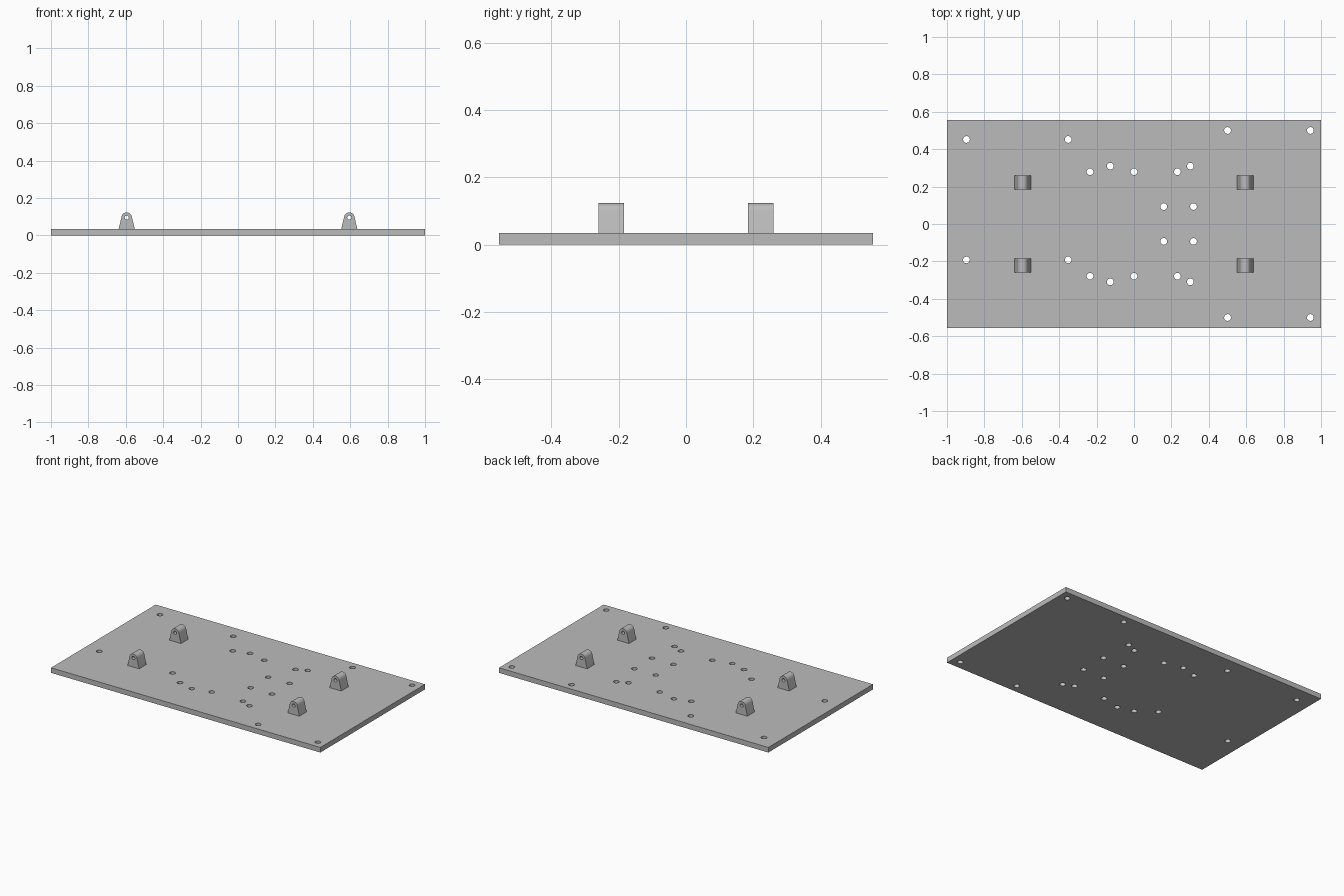
import bpy, bmesh
from math import pi, cos, sin, atan2, acos, hypot, radians
from mathutils import Matrix

cube = bpy.data.objects.get("Cube")
if cube:
    bpy.data.objects.remove(cube, do_unlink=True)

grey = bpy.data.materials.new("plain grey")
grey.use_nodes = True
COLOUR = (0.5, 0.5, 0.5, 1)
grey.diffuse_color = COLOUR
grey.node_tree.nodes["Principled BSDF"].inputs["Base Color"].default_value = COLOUR


def circle(x, y, r, n=32):
    return [(x + r * cos(2 * pi * i / n), y + r * sin(2 * pi * i / n)) for i in range(n)]


def extruded(name, outlines, depth, matrix):
    """Solid from a closed outline with holes, extruded evenly about its plane."""
    curve = bpy.data.curves.new(name, "CURVE")
    curve.dimensions = "2D"
    curve.fill_mode = "BOTH"
    curve.extrude = depth / 2
    for points in outlines:
        spline = curve.splines.new("POLY")
        spline.points.add(len(points) - 1)
        for p, (x, y) in zip(spline.points, points):
            p.co = (x, y, 0, 1)
        spline.use_cyclic_u = True
    helper = bpy.data.objects.new(name + "_outline", curve)
    bpy.context.collection.objects.link(helper)
    graph = bpy.context.evaluated_depsgraph_get()
    mesh = bpy.data.meshes.new_from_object(helper.evaluated_get(graph))
    bpy.data.objects.remove(helper, do_unlink=True)

    # Weld the caps to the walls
    bm = bmesh.new()
    bm.from_mesh(mesh)
    bmesh.ops.remove_doubles(bm, verts=bm.verts, dist=0.0001)
    bmesh.ops.transform(bm, matrix=matrix, verts=bm.verts)
    bmesh.ops.recalc_face_normals(bm, faces=bm.faces)
    bm.to_mesh(mesh)
    bm.free()
    mesh.materials.clear()
    mesh.materials.append(grey)
    obj = bpy.data.objects.new(name, mesh)
    bpy.context.collection.objects.link(obj)
    bpy.ops.object.select_all(action="DESELECT")
    obj.select_set(True)
    bpy.context.view_layer.objects.active = obj
    bpy.ops.object.shade_smooth_by_angle(angle=radians(30))
    return obj


# Base plate with drilled holes
THICK = 0.034
W, D = 1.0, 0.555
holes = [(x, y) for x in (-0.896, -0.352) for y in (0.452, -0.192)]
for x, y in ((0.5, 0.5), (0.943, 0.5), (-0.235, 0.279), (-0.127, 0.309), (0, 0.279),
             (0.232, 0.279), (0.301, 0.309), (0.159, 0.093), (0.318, 0.093)):
    holes += [(x, y), (x, -y)]
plate = [(-W, -D), (W, -D), (W, D), (-W, D)]
extruded("base_plate", [plate] + [circle(x, y, 0.018) for x, y in holes],
         THICK, Matrix.Translation((0, 0, THICK / 2)))

# Pivot lugs: tapered sides tangent to a round top, with a pin hole
R, HALF, RISE = 0.028, 0.043, 0.061
start = acos(R / hypot(HALF, RISE)) - atan2(RISE, HALF)
STEPS = 16
arc = [start + (pi - 2 * start) * i / STEPS for i in range(STEPS + 1)]
lug = [(-HALF, -RISE), (HALF, -RISE)] + [(R * cos(a), R * sin(a)) for a in arc]
for side, x in (("left", 0.595), ("right", -0.595)):
    for end, y in (("front", -0.222), ("back", 0.222)):
        place = Matrix.Translation((x, y, THICK + RISE)) @ Matrix.Rotation(pi / 2, 4, "X")
        extruded(f"{end}_{side}_lug", [lug, circle(0, 0, 0.011, 24)], 0.077, place)
